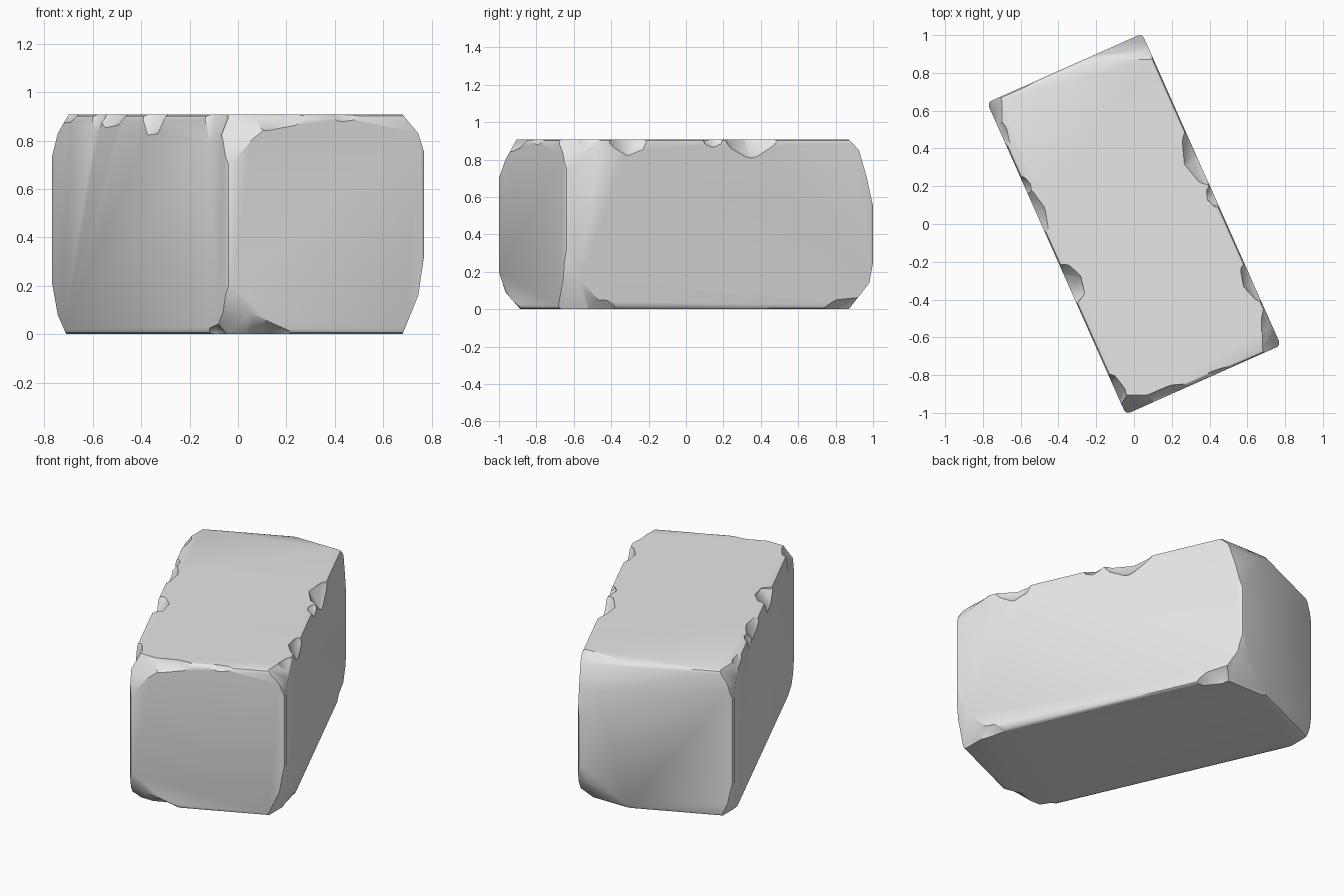
import bpy
import bmesh
import math
import random
from mathutils import Matrix, Vector

random.seed(4)
old = bpy.data.objects.get("Cube")
if old:
    bpy.data.objects.remove(old, do_unlink=True)

A, B, H = 0.449, 0.903, 0.908       # half width, half length, height
TURN = Matrix.Rotation(math.radians(24), 4, 'Z')

grey = bpy.data.materials.new("stone grey")
grey.use_nodes = True
grey.diffuse_color = (0.8, 0.8, 0.8, 1)
bsdf = next(n for n in grey.node_tree.nodes if n.type == 'BSDF_PRINCIPLED')
bsdf.inputs["Base Color"].default_value = (0.8, 0.8, 0.8, 1)


def make_object(name, bm):
    bmesh.ops.recalc_face_normals(bm, faces=bm.faces[:])
    mesh = bpy.data.meshes.new(name)
    bm.to_mesh(mesh)
    bm.free()
    obj = bpy.data.objects.new(name, mesh)
    bpy.context.collection.objects.link(obj)
    mesh.materials.append(grey)
    return obj


def slice_off(bm, point, normal):
    """Cut away everything beyond a plane and close the hole."""
    cut = bmesh.ops.bisect_plane(
        bm, geom=bm.verts[:] + bm.edges[:] + bm.faces[:], dist=1e-5,
        plane_co=point, plane_no=normal, clear_outer=True)
    edges = [e for e in cut['geom_cut'] if isinstance(e, bmesh.types.BMEdge)]
    if edges:
        bmesh.ops.holes_fill(bm, edges=edges, sides=0)


# Turned block with softened edges
bm = bmesh.new()
bmesh.ops.create_cube(bm, size=1, matrix=TURN @ Matrix.Translation((0, 0, H / 2))
                      @ Matrix.Diagonal((2 * A, 2 * B, H, 1)))
bmesh.ops.bevel(bm, geom=bm.edges[:], offset=0.022, segments=2,
                profile=0.5, affect='EDGES')

# Worn corners: outline of each corner as (distance from centre, height)
corners = {
    (0, -1): ([(1.0, 0.70), (0.965, 0.80), (0.905, H)],
              [(1.0, 0.20), (0.965, 0.09), (0.885, 0)]),
    (1, 0): ([(0.77, 0.75), (0.745, 0.83), (0.68, H)],
             [(0.77, 0.33), (0.745, 0.16), (0.68, 0)]),
    (0, 1): ([(1.0, 0.55), (0.965, 0.71), (0.925, 0.85), (0.87, H)],
             [(1.0, 0.25), (0.98, 0.14), (0.87, 0)]),
    (-1, 0): ([(0.77, 0.73), (0.745, 0.83), (0.70, H)],
              [(0.77, 0.22), (0.745, 0.08), (0.71, 0)]),
}
for (dx, dy), outlines in corners.items():
    for outline in outlines:
        for (d0, z0), (d1, z1) in zip(outline, outline[1:]):
            out, up = abs(z1 - z0), (d0 - d1) * (1 if z1 > z0 else -1)
            slice_off(bm, Vector((dx * d0, dy * d0, z0)),
                      Vector((dx * out, dy * out, up)).normalized())
block = make_object("stone_block", bm)

# Chips along edges: (axis across edge, side, position along edge,
#                     top or bottom, half length, depth inward, height)
chips = [
    ('u', -1, 0.27, 1, 0.17, 0.05, 0.06),
    ('u', -1, 0.42, 1, 0.07, 0.04, 0.08),
    ('u', -1, -0.14, 1, 0.13, 0.09, 0.11),
    ('u', -1, 0.74, 1, 0.12, 0.04, 0.04),
    ('u', -1, -0.78, 1, 0.13, 0.05, 0.13),
    ('u', 1, 0.18, 1, 0.18, 0.08, 0.10),
    ('u', 1, -0.04, 1, 0.07, 0.04, 0.05),
    ('u', 1, -0.54, 1, 0.13, 0.05, 0.10),
    ('u', 1, -0.80, 1, 0.12, 0.06, 0.07),
    ('v', -1, -0.24, 1, 0.20, 0.05, 0.07),
    ('v', -1, 0.08, 1, 0.10, 0.025, 0.035),
    ('v', 1, 0.30, 1, 0.11, 0.07, 0.06),
    ('v', -1, -0.30, -1, 0.15, 0.09, 0.06),
    ('u', 1, -0.74, -1, 0.20, 0.05, 0.06),
    ('u', 1, 0.74, -1, 0.16, 0.08, 0.07),
    ('u', -1, -0.80, -1, 0.12, 0.05, 0.05),
]
cutters = []
for axis, side, along, end, length, depth, height in chips:
    bm = bmesh.new()
    bmesh.ops.create_icosphere(bm, subdivisions=2, radius=2.236)
    for v in bm.verts:
        v.co *= random.uniform(0.93, 1.04)
    edge_z = H if end > 0 else 0
    if axis == 'u':
        size = (depth, length / 1.73, height)
        place = (side * (A + depth), along, edge_z + end * height)
    else:
        size = (length / 1.73, depth, height)
        place = (along, side * (B + depth), edge_z + end * height)
    bmesh.ops.transform(bm, verts=bm.verts[:], matrix=TURN
                        @ Matrix.Translation(place) @ Matrix.Diagonal((*size, 1)))
    cutter = make_object("chip_cutter", bm)
    cutter.hide_render = True
    cutters.append(cutter)
    mod = block.modifiers.new("chip", 'BOOLEAN')
    mod.operation, mod.solver, mod.object = 'DIFFERENCE', 'EXACT', cutter

# Bake the chips into the block and remove the cutters
bpy.context.view_layer.update()
graph = bpy.context.evaluated_depsgraph_get()
carved = bpy.data.meshes.new_from_object(block.evaluated_get(graph))
block.modifiers.clear()
block.data = carved
for cutter in cutters:
    bpy.data.objects.remove(cutter, do_unlink=True)
carved.materials.clear()
carved.materials.append(grey)
for p in carved.polygons:
    p.material_index = 0

# Soft shading with crisp chip edges
bpy.ops.object.select_all(action='DESELECT')
block.select_set(True)
bpy.context.view_layer.objects.active = block
bpy.ops.object.shade_smooth_by_angle(angle=math.radians(30))
